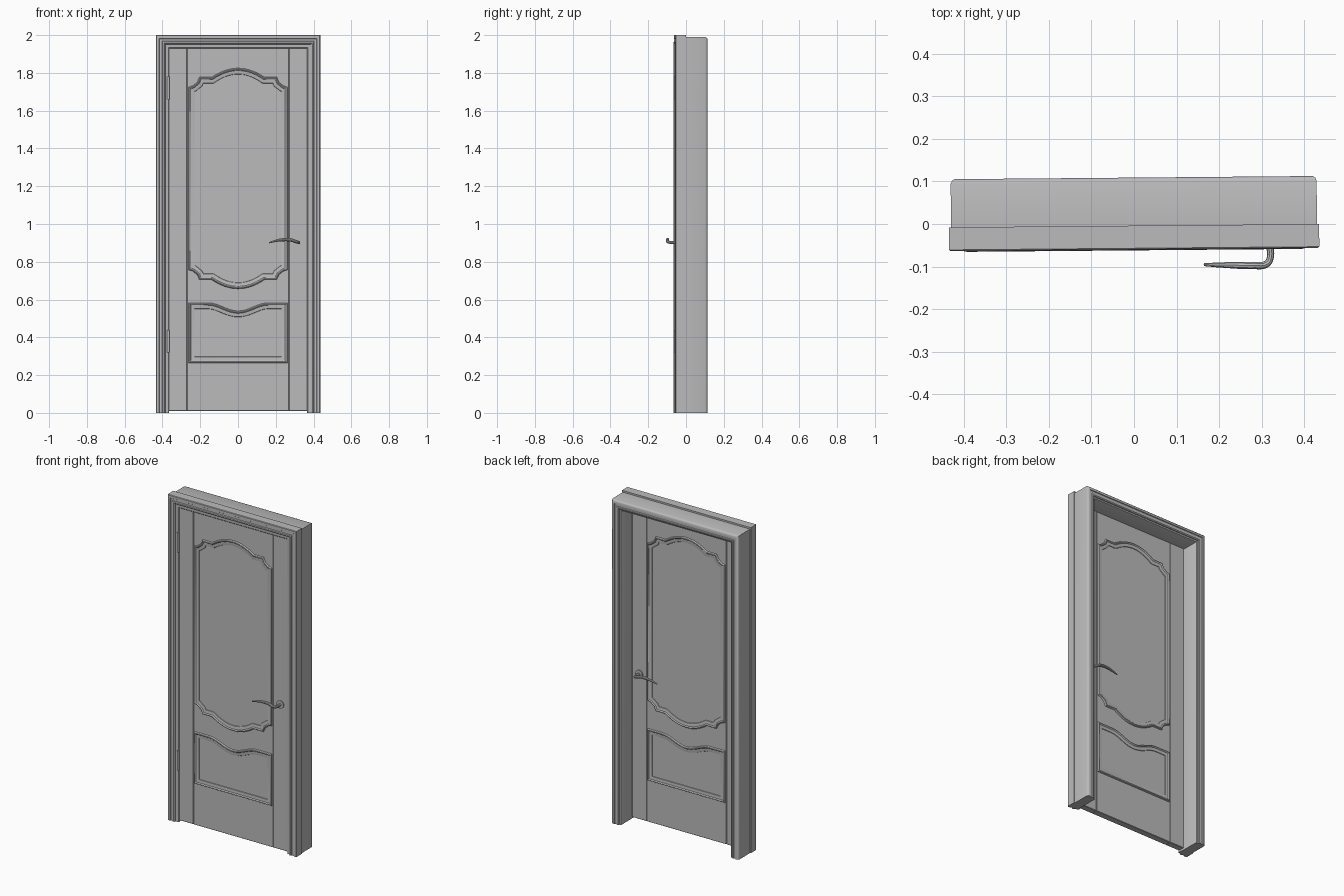
import bpy, bmesh, math
from mathutils import Vector, Matrix

cube = bpy.data.objects.get("Cube")
if cube:
    bpy.data.objects.remove(cube, do_unlink=True)

grey = bpy.data.materials.new("plain_grey")
grey.use_nodes = True
grey.diffuse_color = (0.5, 0.5, 0.5, 1)
grey.node_tree.nodes["Principled BSDF"].inputs["Base Color"].default_value = (0.5, 0.5, 0.5, 1)

TURN = Matrix.Rotation(math.radians(0.5), 4, 'Z')
FRONT, BACK = -0.045, -0.005      # faces of the door leaf
MIDDLE = (FRONT + BACK) / 2


def finish(obj):
    """Material, slight turn and smooth shading with sharp edges."""
    obj.data.materials.clear()
    obj.data.materials.append(grey)
    obj.matrix_world = TURN
    bpy.ops.object.select_all(action='DESELECT')
    obj.select_set(True)
    bpy.context.view_layer.objects.active = obj
    bpy.ops.object.shade_smooth_by_angle(angle=math.radians(35))
    return obj


def from_bmesh(name, bm):
    bmesh.ops.recalc_face_normals(bm, faces=bm.faces)
    mesh = bpy.data.meshes.new(name)
    bm.to_mesh(mesh)
    bm.free()
    obj = bpy.data.objects.new(name, mesh)
    bpy.context.collection.objects.link(obj)
    return finish(obj)


def sweep(name, path, profile, closed):
    """Sweep a closed profile of (inset, y) along a clockwise path in x and z."""
    bm = bmesh.new()
    pts = [Vector(p) for p in path]
    n = len(pts)
    rings = []
    for i, p in enumerate(pts):
        normals = []
        for a, b in ((i - 1, i), (i, i + 1)):
            if closed or (a >= 0 and b < n):
                d = (pts[b % n] - pts[a % n]).normalized()
                normals.append(Vector((d.y, -d.x)))
        n1, n2 = normals[0], normals[-1]
        miter = (n1 + n2) / (1 + n1.dot(n2))
        rings.append([bm.verts.new((p.x + miter.x * w, y, p.y + miter.y * w)) for w, y in profile])
    m = len(profile)
    for i in range(n if closed else n - 1):
        r, s = rings[i], rings[(i + 1) % n]
        for k in range(m):
            bm.faces.new((r[k], r[(k + 1) % m], s[(k + 1) % m], s[k]))
    if not closed:
        bm.faces.new(rings[0])
        bm.faces.new(rings[-1])
    return from_bmesh(name, bm)


def board(name, x0, x1, z0, z1):
    bm = bmesh.new()
    size = Matrix.Diagonal((x1 - x0, BACK - FRONT, z1 - z0, 1))
    place = Matrix.Translation(((x0 + x1) / 2, MIDDLE, (z0 + z1) / 2))
    bmesh.ops.create_cube(bm, size=1, matrix=place @ size)
    bmesh.ops.bevel(bm, geom=bm.edges[:], offset=0.002, segments=1, affect='EDGES')
    return from_bmesh(name, bm)


def cylinder(name, centre, radius, depth, along_y=False):
    bm = bmesh.new()
    turn = Matrix.Rotation(math.pi / 2, 4, 'X') if along_y else Matrix()
    bmesh.ops.create_cone(bm, cap_ends=True, segments=24, radius1=radius, radius2=radius,
                          depth=depth, matrix=Matrix.Translation(centre) @ turn)
    return from_bmesh(name, bm)


def doorway(half, top):
    return [(-half, 0), (-half, top), (half, top), (half, 0)]


# Stepped front casing
sweep("front_casing", doorway(0.435, 2.0), [
    (0, -0.004), (0, -0.057), (0.003, -0.06), (0.017, -0.06), (0.02, -0.055),
    (0.032, -0.055), (0.035, -0.061), (0.042, -0.062), (0.048, -0.058),
    (0.05, -0.052), (0.066, -0.05), (0.07, -0.046), (0.07, -0.04), (0.06, -0.004)], False)

# Deep jamb with a moulded back edge
sweep("jamb", doorway(0.43, 1.99), [
    (0, -0.006), (0, 0.098), (0.003, 0.105), (0.009, 0.109), (0.02, 0.109), (0.022, 0.105),
    (0.034, 0.105), (0.037, 0.109), (0.044, 0.109), (0.049, 0.105), (0.05, 0.1),
    (0.058, 0.099), (0.06, 0.096), (0.06, -0.04), (0.05, -0.04), (0.05, -0.006)], False)

# Door leaf: two stiles and a middle board
board("middle_board", -0.27, 0.27, 0.01, 1.932)
for side, sign in (("left", 1), ("right", -1)):
    a, b = sorted((sign * 0.27, sign * 0.368))
    board(side + "_stile", a, b, 0.01, 1.932)

# Upper panel outline from one quarter, with an arched top and notched corner
quarter = [(-0.262, 0.484), (-0.24, 0.491), (-0.217, 0.509), (-0.205, 0.536)]
quarter += [(x, 0.536 + 0.048 * (1 - (x / 0.14) ** 2))
            for x in (-0.14 + 0.14 * i / 8 for i in range(9))]
half = quarter + [(-x, z) for x, z in reversed(quarter[:-1])]
upper = [(x, z + 1.241) for x, z in half + [(-x, -z) for x, z in half]]

# Lower panel outline with a dipped top
dip = [(x, 0.5615 - 0.0215 * math.cos(math.pi * x / 0.16))
       for x in (-0.16 + 0.32 * i / 20 for i in range(21))]
lower = [(-0.262, 0.265), (-0.262, 0.583)] + dip + [(0.262, 0.583), (0.262, 0.265)]

# Raised mouldings on both faces of the leaf
ridge = [(0, -0.003), (0, 0.004), (0.003, 0.009), (0.007, 0.01), (0.011, 0.008),
         (0.013, 0.005), (0.026, 0.004), (0.031, 0.003), (0.034, -0.003)]
for face, y, out in (("front", FRONT, -1), ("back", BACK, 1)):
    profile = [(w, y + out * h) for w, h in ridge]
    sweep(face + "_upper_moulding", upper, profile, True)
    sweep(face + "_lower_moulding", lower, profile, True)

    # Lever handle with its round rose
    cylinder(face + "_handle_rose", (0.318, y + out * 0.003, 0.903), 0.024, 0.008, True)
    curve = bpy.data.curves.new(face + "_lever", 'CURVE')
    curve.dimensions = '3D'
    curve.bevel_depth = 0.009
    curve.bevel_resolution = 3
    curve.resolution_u = 6
    curve.use_fill_caps = True
    path = [(0.318, 0, 0.903, 1), (0.318, 0.042, 0.903, 0.9), (0.308, 0.053, 0.906, 0.95),
            (0.28, 0.055, 0.915, 1), (0.24, 0.054, 0.917, 0.95),
            (0.2, 0.053, 0.911, 0.7), (0.164, 0.052, 0.901, 0.4)]
    spline = curve.splines.new('BEZIER')
    spline.bezier_points.add(len(path) - 1)
    for point, (x, d, z, r) in zip(spline.bezier_points, path):
        point.co = (x, y + out * d, z)
        point.radius = r
        point.handle_left_type = point.handle_right_type = 'AUTO'
    lever = bpy.data.objects.new(face + "_lever", curve)
    bpy.context.collection.objects.link(lever)
    bpy.ops.object.select_all(action='DESELECT')
    lever.select_set(True)
    bpy.context.view_layer.objects.active = lever
    bpy.ops.object.convert(target='MESH')
    finish(bpy.context.view_layer.objects.active)

# Hinge barrels
for name, z in (("lower_hinge", 0.38), ("upper_hinge", 1.72)):
    cylinder(name, (-0.369, -0.052, z), 0.007, 0.12)
